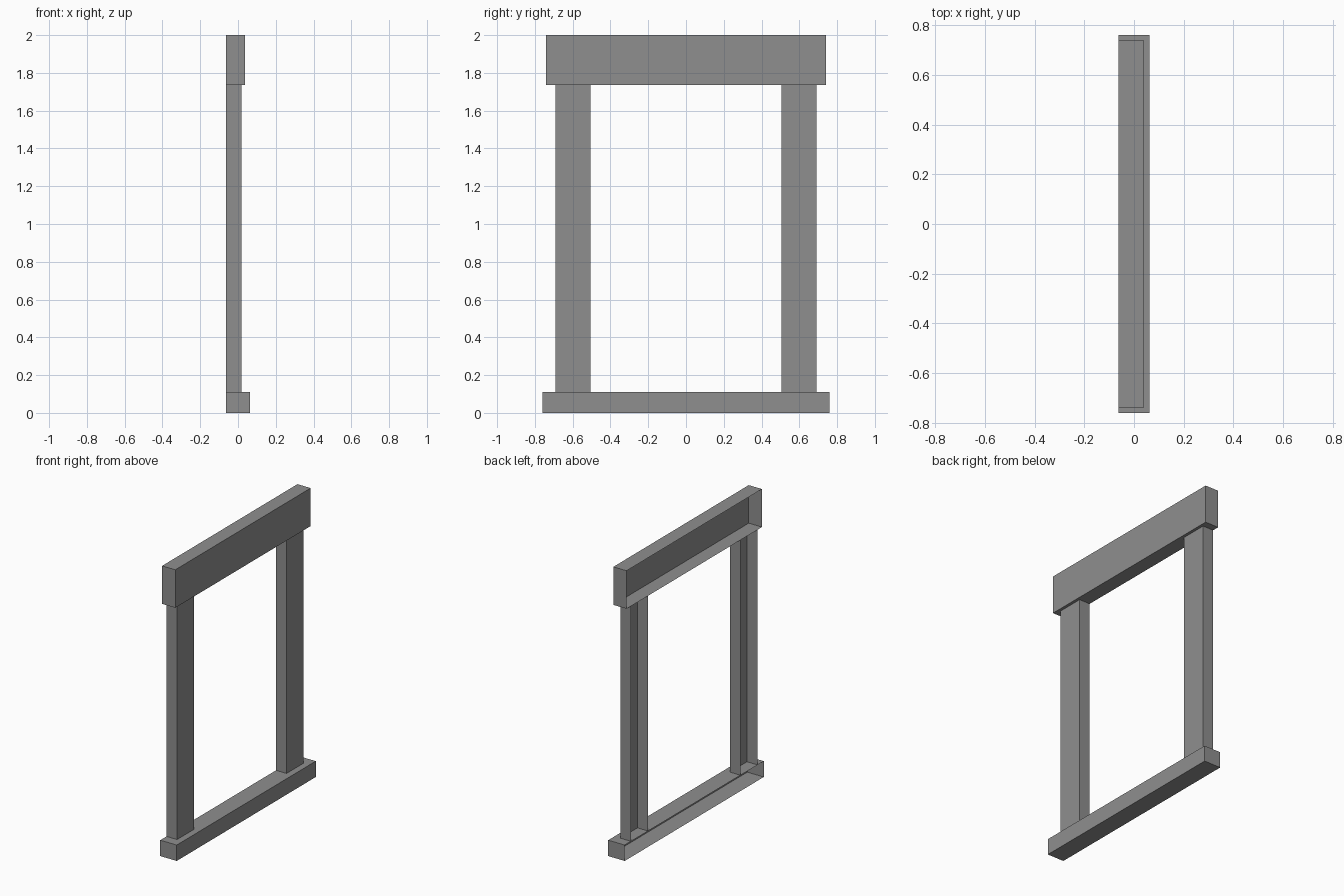
import bpy
import bmesh
from mathutils import Vector

if "Cube" in bpy.data.objects:
    bpy.data.objects.remove(bpy.data.objects["Cube"], do_unlink=True)

# One plain grey for the whole frame
grey = bpy.data.materials.new("plain_grey")
grey.use_nodes = True
colour = (0.275, 0.275, 0.275, 1)
grey.diffuse_color = colour
grey.node_tree.nodes["Principled BSDF"].inputs["Base Color"].default_value = colour

WALL_X = -0.063  # plane of the open wall side


def open_box(name, front_x, y_range, z_range, open_ends=False):
    """Box with no wall-side face, and optionally no top and bottom."""
    low = Vector((WALL_X, y_range[0], z_range[0]))
    high = Vector((front_x, y_range[1], z_range[1]))
    bm = bmesh.new()
    bmesh.ops.create_cube(bm, size=1)
    bm.normal_update()
    removed = [f for f in bm.faces
               if f.normal.x < -0.5 or (open_ends and abs(f.normal.z) > 0.5)]
    bmesh.ops.delete(bm, geom=removed, context='FACES')
    bmesh.ops.scale(bm, vec=high - low, verts=bm.verts)
    bmesh.ops.translate(bm, vec=(low + high) / 2, verts=bm.verts)
    mesh = bpy.data.meshes.new(name)
    bm.to_mesh(mesh)
    bm.free()
    mesh.materials.append(grey)
    obj = bpy.data.objects.new(name, mesh)
    bpy.context.collection.objects.link(obj)
    return obj


SILL_TOP, HEADER_BOTTOM = 0.11, 1.737

# Sill and header
open_box("sill", 0.063, (-0.76, 0.76), (0, SILL_TOP))
open_box("header", 0.038, (-0.74, 0.74), (HEADER_BOTTOM, 2))

# Side posts between them
for name, y_range in (("front_post", (-0.692, -0.505)), ("back_post", (0.505, 0.692))):
    open_box(name, 0.018, y_range, (SILL_TOP, HEADER_BOTTOM), open_ends=True)
